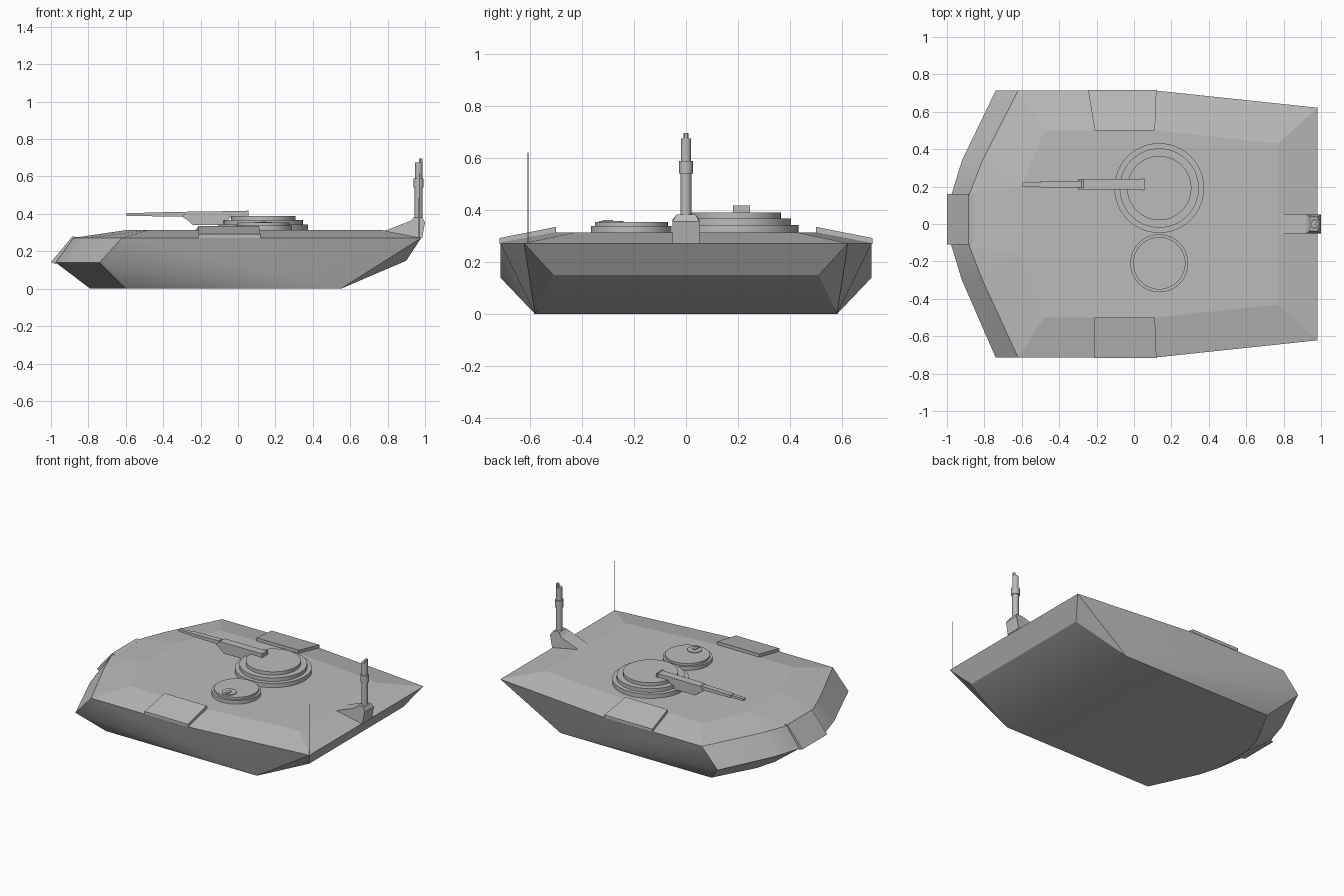
import bpy, bmesh, math
from mathutils import Vector

if "Cube" in bpy.data.objects:
    bpy.data.objects.remove(bpy.data.objects["Cube"])

grey = bpy.data.materials.new("armour_grey")
grey.use_nodes = True
colour = (0.5, 0.5, 0.5, 1)
grey.diffuse_color = colour
grey.node_tree.nodes["Principled BSDF"].inputs["Base Color"].default_value = colour


def finish(name, bm, smooth=None):
    bmesh.ops.recalc_face_normals(bm, faces=bm.faces)
    mesh = bpy.data.meshes.new(name)
    bm.to_mesh(mesh)
    bm.free()
    mesh.materials.append(grey)
    ob = bpy.data.objects.new(name, mesh)
    bpy.context.collection.objects.link(ob)
    if smooth:
        bpy.ops.object.select_all(action='DESELECT')
        ob.select_set(True)
        bpy.context.view_layer.objects.active = ob
        bpy.ops.object.shade_smooth_by_angle(angle=math.radians(smooth))
    return ob


def shell(name, rings, side_faces, centre_faces, smooth=None):
    """Mirrored shell: rings hold +y points, faces list keys such as 'a0'."""
    bm = bmesh.new()
    sides = []
    for s in (1, -1):
        vs = {}
        for key, (pts, z) in rings.items():
            for i, (x, y) in enumerate(pts):
                shift = 0.02 if y < 0.4 and x < 0 else 0
                vs[key + str(i)] = bm.verts.new((x, s * y + shift, z))
        sides.append(vs)
        for f in side_faces:
            bm.faces.new([vs[k] for k in f.split()])
    left, right = sides
    for f in centre_faces:
        keys = f.split()
        bm.faces.new([left[k] for k in keys] + [right[k] for k in reversed(keys)])
    return finish(name, bm, smooth)


def prism(name, profile, y0, y1):
    """Extrude an x-z profile along y."""
    bm = bmesh.new()
    face = bm.faces.new([bm.verts.new((x, y0, z)) for x, z in profile])
    ext = bmesh.ops.extrude_face_region(bm, geom=[face])
    verts = [g for g in ext["geom"] if isinstance(g, bmesh.types.BMVert)]
    bmesh.ops.translate(bm, verts=verts, vec=(0, y1 - y0, 0))
    return finish(name, bm)


def lathe(name, centre, profile, steps=48):
    """Stack of (radius, z) rings, capped at both ends."""
    bm = bmesh.new()
    rings = []
    for r, z in profile:
        rings.append([bm.verts.new((centre[0] + r * math.cos(math.tau * i / steps),
                                    centre[1] + r * math.sin(math.tau * i / steps), z))
                      for i in range(steps)])
    for a, b in zip(rings, rings[1:]):
        for i in range(steps):
            j = (i + 1) % steps
            bm.faces.new((a[i], a[j], b[j], b[i]))
    bm.faces.new(rings[0])
    bm.faces.new(rings[-1])
    return finish(name, bm, 30)


# Hull below the rim, and the shallow roof above it
rim = [(-.88, .14), (-.81, .32), (-.62, .713), (.12, .713), (.98, .622)]
roof = [(-.6, .18), (-.48, .5), (.12, .5), (.77, .43)]
waist = [(-.975, .14), (-.92, .32), (-.74, .713)]
floor = [(-.79, .14), (-.75, .28), (-.6, .58), (.55, .58)]
shell("lower_hull",
      {"r": (rim, .272), "w": (waist, .14), "f": (floor, 0), "t": ([(.9, .51)], .15)},
      ["r0 r1 w1 w0", "r1 r2 w2 w1", "w0 w1 f1 f0", "w1 w2 f2 f1",
       "w2 f3 f2", "r2 r3 f3 w2", "r3 r4 f3", "r4 t0 f3"],
      ["r0 w0", "w0 f0", "r4 t0", "t0 f3", "f0 f1 f2 f3"], 30)
shell("roof", {"r": (rim, .272), "i": (roof, .313)},
      ["r0 r1 i0", "r1 r2 i1 i0", "r2 r3 i2 i1", "r3 r4 i3 i2"],
      ["r0 i0", "r4 i3", "i0 i1 i2 i3"])

# Sloping plate on the nose
prism("nose_plate", [(-1, .142), (-.975, .132), (-.86, .275), (-.885, .28)], -.11, .16)

# Thin covers lying on the roof edges
for name, s, front in (("left_cover", 1, -.245), ("right_cover", -1, -.21)):
    bm = bmesh.new()
    corners = [(front, .716, .27), (.12, .716, .27), (.112, .5, .313), (-.21, .5, .313)]
    low = [bm.verts.new((x, s * y, z)) for x, y, z in corners]
    top = [bm.verts.new(v.co + Vector((0, 0, .022))) for v in low]
    bm.faces.new(low)
    bm.faces.new(top)
    for i in range(4):
        j = (i + 1) % 4
        bm.faces.new((low[i], low[j], top[j], top[i]))
    finish(name, bm)

# Stepped hatches
lathe("large_hatch", (.135, .192),
      [(.24, .3), (.24, .342), (.212, .342), (.212, .367), (.172, .367), (.172, .39)])
lathe("small_hatch", (.135, -.21),
      [(.155, .3), (.155, .338), (.14, .338), (.14, .353)])
lathe("hatch_port", (.135, -.288), [(.047, .35), (.047, .357)], 24)
prism("port_handle", [(.125, .35), (.148, .35), (.148, .362), (.125, .362)], -.32, -.28)

# Roof gun
prism("gun_receiver", [(-.3, .385), (-.27, .413), (.05, .415), (.05, .388), (-.03, .388),
                       (-.09, .34), (-.24, .34), (-.26, .36)], .185, .24)
prism("gun_breech", [(.045, .386), (.057, .386), (.057, .418), (.045, .418)], .18, .245)
prism("gun_barrel", [(-.595, .39), (-.28, .386), (-.28, .408), (-.595, .405)], .2, .223)
prism("gun_jacket", [(-.5, .388), (-.28, .385), (-.28, .411), (-.5, .407)], .194, .229)

# Sensor mast on the rear edge
bracket = prism("mast_bracket", [(.76, .3), (.92, .362), (.94, .382), (.985, .382), (1, .355),
                                 (.985, .272), (.8, .272)], -.052, .052)
for v in bracket.data.vertices:
    if v.co.z > .37:
        v.co.y *= .7
lathe("mast", (.966, 0),
      [(.021, .36), (.021, .54), (.027, .54), (.027, .588), (.02, .588), (.02, .675)], 16)
lathe("mast_tip", (.977, 0), [(.01, .67), (.01, .696)], 12)

# Whip aerial
lathe("aerial", (.968, -.607), [(.0018, .27), (.0015, .62)], 6)
